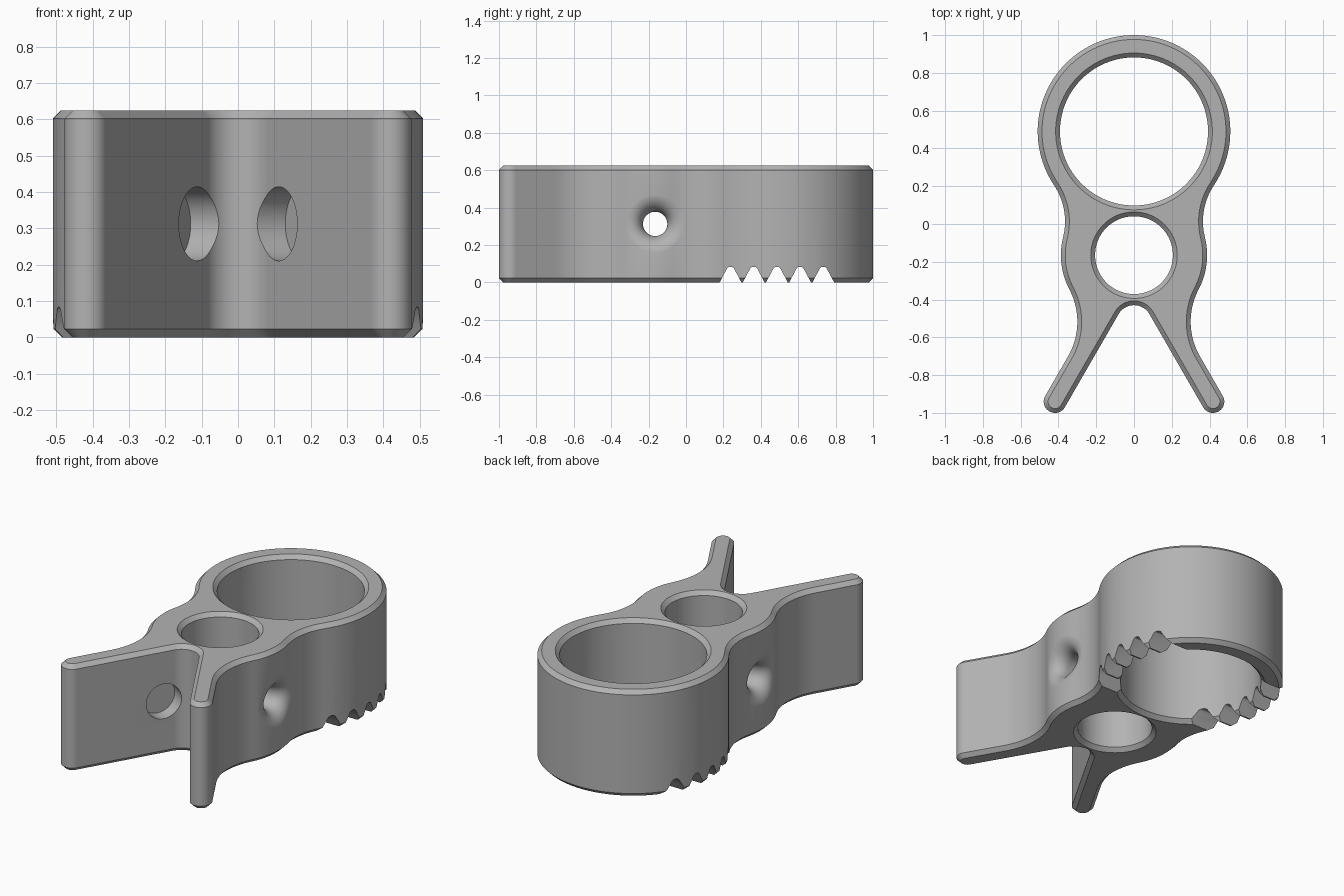
import bpy, bmesh, math
from mathutils import Matrix, Vector

cube = bpy.data.objects.get("Cube")
if cube:
    bpy.data.objects.remove(cube)

H, C = 0.625, 0.023                 # body height and chamfer
MID = H / 2
RING_Y, HOLE_Y = 0.49, -0.165       # centres of the two vertical holes

grey = bpy.data.materials.new("plain_grey")
grey.use_nodes = True
COLOUR = (0.45, 0.45, 0.45, 1)
grey.diffuse_color = COLOUR
grey.node_tree.nodes["Principled BSDF"].inputs["Base Color"].default_value = COLOUR


def loft(name, rings, matrix=Matrix()):
    """Closed solid through rings that have equal point counts."""
    bm = bmesh.new()
    loops = [[bm.verts.new(p) for p in ring] for ring in rings]
    n = len(loops[0])
    for a, b in zip(loops, loops[1:]):
        for i in range(n):
            j = (i + 1) % n
            bm.faces.new((a[i], a[j], b[j], b[i]))
    bm.faces.new(loops[0])
    bm.faces.new(loops[-1])
    bmesh.ops.recalc_face_normals(bm, faces=bm.faces)
    bm.transform(matrix)
    mesh = bpy.data.meshes.new(name)
    bm.to_mesh(mesh)
    bm.free()
    mesh.materials.append(grey)
    obj = bpy.data.objects.new(name, mesh)
    bpy.context.collection.objects.link(obj)
    return obj


def lathe(name, profile, matrix, n=96):
    """Solid of revolution about local z from (radius, z) pairs."""
    turn = [math.tau * i / n for i in range(n)]
    return loft(name, [[(r * math.cos(t), r * math.sin(t), z) for t in turn]
                       for r, z in profile], matrix)


# Outline arcs of the +x half: centre, radius, side (1 convex, -1 concave)
WAIST, WAIST_R, BULGE_R = (0.706, 0.014), 0.341, 0.387
arcs = [((0, RING_Y), 0.51, 1),
        (WAIST, WAIST_R, -1),
        ((0, HOLE_Y), BULGE_R, 1),
        ((0.668, -0.517), 0.368, -1),
        ((0.418, -0.94), 0.06, 1),
        ((0, -0.524), 0.094, -1)]


def heading(a, b):
    return math.atan2(b[1] - a[1], b[0] - a[0])


# Start and end angle of each arc
ring_a = heading(arcs[0][0], WAIST)
bulge_a = heading(arcs[2][0], WAIST)
leg_a = heading(arcs[2][0], arcs[3][0])
tip_a = math.radians(30)
spans = [(math.pi / 2, ring_a), (ring_a + math.pi, bulge_a + math.pi),
         (bulge_a, leg_a), (leg_a + math.pi, tip_a + math.pi),
         (tip_a, tip_a - math.pi), (tip_a, math.pi / 2)]


def outline(inset, z):
    half = []
    for k, ((c, r, side), (a0, a1)) in enumerate(zip(arcs, spans)):
        steps = max(8, round(abs(a1 - a0) / math.radians(3)))
        rad = side * r - inset
        sign = 1 if side > 0 else -1
        # tangent arcs share their joint, so only the later one keeps it
        for i in range(steps if k < 3 else steps + 1):
            a = a0 + (a1 - a0) * i / steps
            half.append((c[0] + sign * rad * math.cos(a),
                         c[1] + sign * rad * math.sin(a), z)
                        if sign > 0 else
                        (c[0] - rad * math.cos(a), c[1] - rad * math.sin(a), z))
    half[0] = (0, half[0][1], z)
    half[-1] = (0, half[-1][1], z)
    return half + [(-x, y, h) for x, y, h in reversed(half[1:-1])]


# Body with chamfered top and bottom
body = loft("clip_body", [outline(C, 0), outline(0, C), outline(0, H - C), outline(C, H)])

cutters = []

# Vertical holes with chamfered rims
for name, y, r in (("large_hole", RING_Y, 0.392), ("small_hole", HOLE_Y, 0.206)):
    e = 0.02
    profile = [(r + C + e, -e), (r, C), (r, H - C), (r + C + e, H + e)]
    cutters.append(lathe(name, profile, Matrix.Translation((0, y, 0))))


# Cross hole, its mouths rounded to follow the curved side walls
def wall_x(y):
    if y < HOLE_Y + BULGE_R * math.sin(bulge_a):
        return math.sqrt(BULGE_R ** 2 - (y - HOLE_Y) ** 2)
    return WAIST[0] - math.sqrt(WAIST_R ** 2 - (y - WAIST[1]) ** 2)


THROAT, FLARE = 0.065, 0.1
turn = [math.tau * i / 96 for i in range(96)]
rings = []
for i in range(14):
    a = math.radians(86) * min(i, 12) / 12
    r = THROAT + FLARE * (1 - math.cos(a))
    lift = 0.08 if i == 13 else 0.001 - FLARE * (1 - math.sin(a))
    ring = []
    for t in turn:
        y = HOLE_Y + r * math.cos(t)
        ring.append((wall_x(y) + lift, y, MID + r * math.sin(t)))
    rings.append(ring)
mirrored = [[(-x, y, z) for x, y, z in ring] for ring in reversed(rings)]
cutters.append(loft("cross_hole", mirrored + rings))

# Round blind pockets in the inner leg faces
for side in (1, -1):
    axis = Vector((side * math.cos(math.radians(30)), 0.5, 0))
    facing = axis.to_track_quat('Z', 'Y').to_matrix().to_4x4()
    place = Matrix.Translation((side * 0.112, -0.53, MID))
    cutters.append(lathe("leg_pocket", [(0.102, -0.06), (0.102, 0.08)], place @ facing, 64))

# Row of notches under the ring
for i in range(5):
    y = 0.238 + 0.124 * i
    section = [(-0.058, -0.02), (-0.058, 0), (-0.017, 0.077), (-0.008, 0.083),
               (0.008, 0.083), (0.017, 0.077), (0.058, 0), (0.058, -0.02)]
    cutters.append(loft("notch", [[(x, y + dy, z) for dy, z in section] for x in (-0.7, 0.7)]))

# Cut everything out, then drop the cutters
bpy.context.view_layer.objects.active = body
for cutter in cutters:
    cutter.hide_render = True
    mod = body.modifiers.new("cut", 'BOOLEAN')
    mod.operation = 'DIFFERENCE'
    mod.solver = 'EXACT'
    mod.object = cutter
    bpy.ops.object.modifier_apply(modifier=mod.name)
    bpy.data.objects.remove(cutter)

bpy.ops.object.select_all(action='DESELECT')
body.select_set(True)
bpy.ops.object.shade_smooth_by_angle(angle=math.radians(30))
